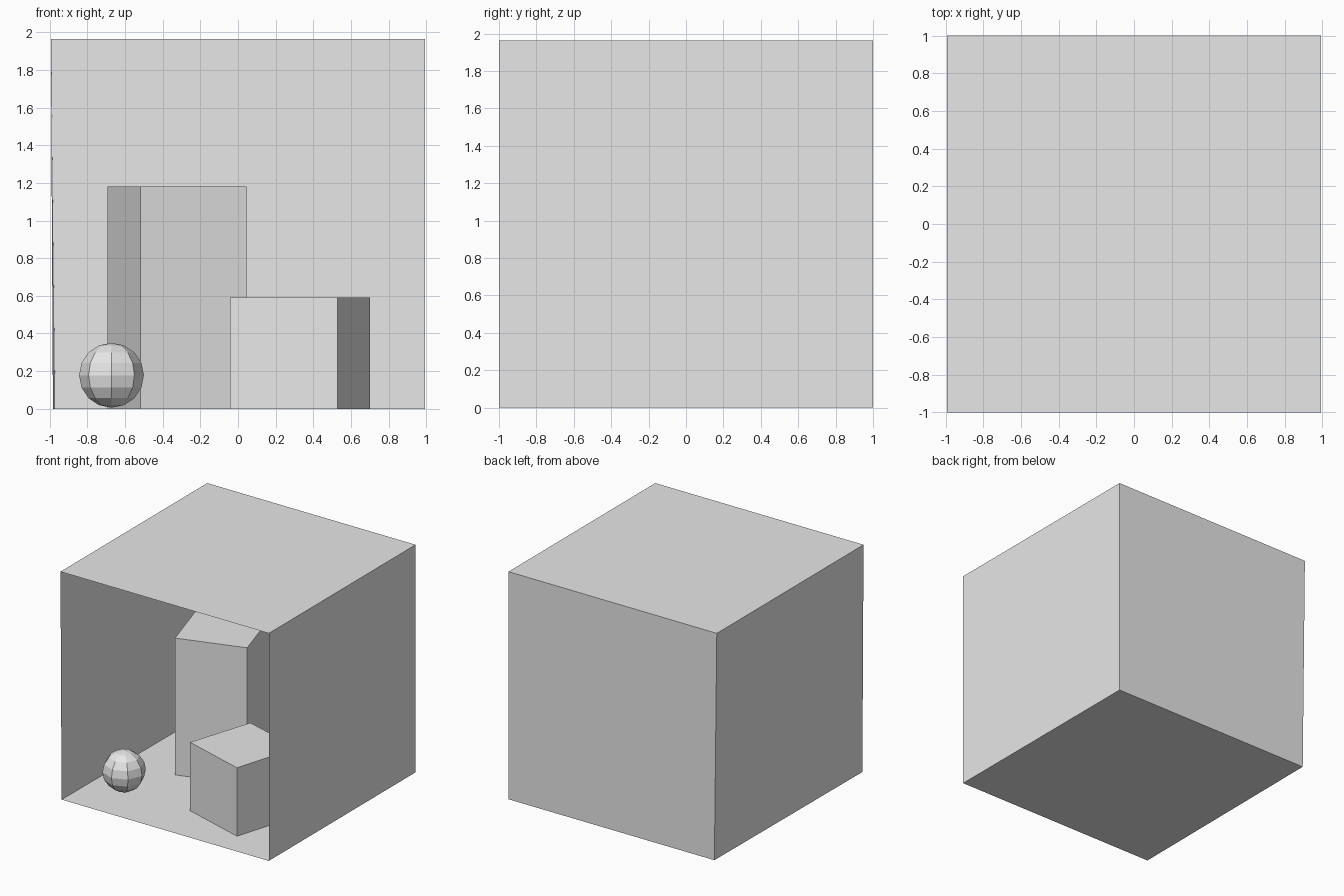
import bpy
import bmesh

if "Cube" in bpy.data.objects:
    bpy.data.objects.remove(bpy.data.objects["Cube"], do_unlink=True)

GREY = (0.8, 0.8, 0.8, 1.0)
grey = bpy.data.materials.new("plain grey")
grey.use_nodes = True
grey.diffuse_color = GREY
grey.node_tree.nodes["Principled BSDF"].inputs["Base Color"].default_value = GREY


def add_object(name, bm):
    mesh = bpy.data.meshes.new(name)
    bm.to_mesh(mesh)
    bm.free()
    mesh.materials.append(grey)
    obj = bpy.data.objects.new(name, mesh)
    bpy.context.collection.objects.link(obj)
    return obj


def panel(name, corners):
    bm = bmesh.new()
    bm.faces.new([bm.verts.new(c) for c in corners])
    add_object(name, bm)


def block(name, outline, height):
    """Upright block without an underside, from a counter-clockwise outline."""
    bm = bmesh.new()
    low = [bm.verts.new((x, y, 0)) for x, y in outline]
    high = [bm.verts.new((x, y, height)) for x, y in outline]
    bm.faces.new(high)
    for i in range(len(outline)):
        j = (i + 1) % len(outline)
        bm.faces.new((low[i], low[j], high[j], high[i]))
    add_object(name, bm)


# Room corners: the right wall leans in slightly towards the floor
W, D, H = 0.994, 1.0, 1.963
floor_fr, floor_br = (-0.983, -D, 0), (-0.971, D, 0)
floor_fl, floor_bl = (W, -D, 0), (W, D, 0)
top_fr, top_br = (-W, -D, H), (-W, D, H)
top_fl, top_bl = (W, -D, H), (W, D, H)

# Room shell, open at the front, faces turned inwards
panel("floor", (floor_fr, floor_fl, floor_bl, floor_br))
panel("ceiling", (top_fr, top_br, top_bl, top_fl))
panel("back_wall", (floor_br, floor_bl, top_bl, top_br))
panel("right_wall", (floor_fr, floor_br, top_br, top_fr))
panel("left_wall", (floor_fl, top_fl, top_bl, floor_bl))

# Two turned blocks standing on the floor
block("short_block",
      ((0.529, -0.768), (0.701, -0.195), (0.136, -0.027), (-0.043, -0.592)), 0.59)
block("tall_block",
      ((-0.519, -0.117), (0.046, 0.059), (-0.129, 0.631), (-0.694, 0.452)), 1.18)

# Faceted ball
bm = bmesh.new()
bmesh.ops.create_uvsphere(bm, u_segments=8, v_segments=8, radius=0.172)
ball = add_object("ball", bm)
ball.location = (-0.672, -0.593, 0.178)
